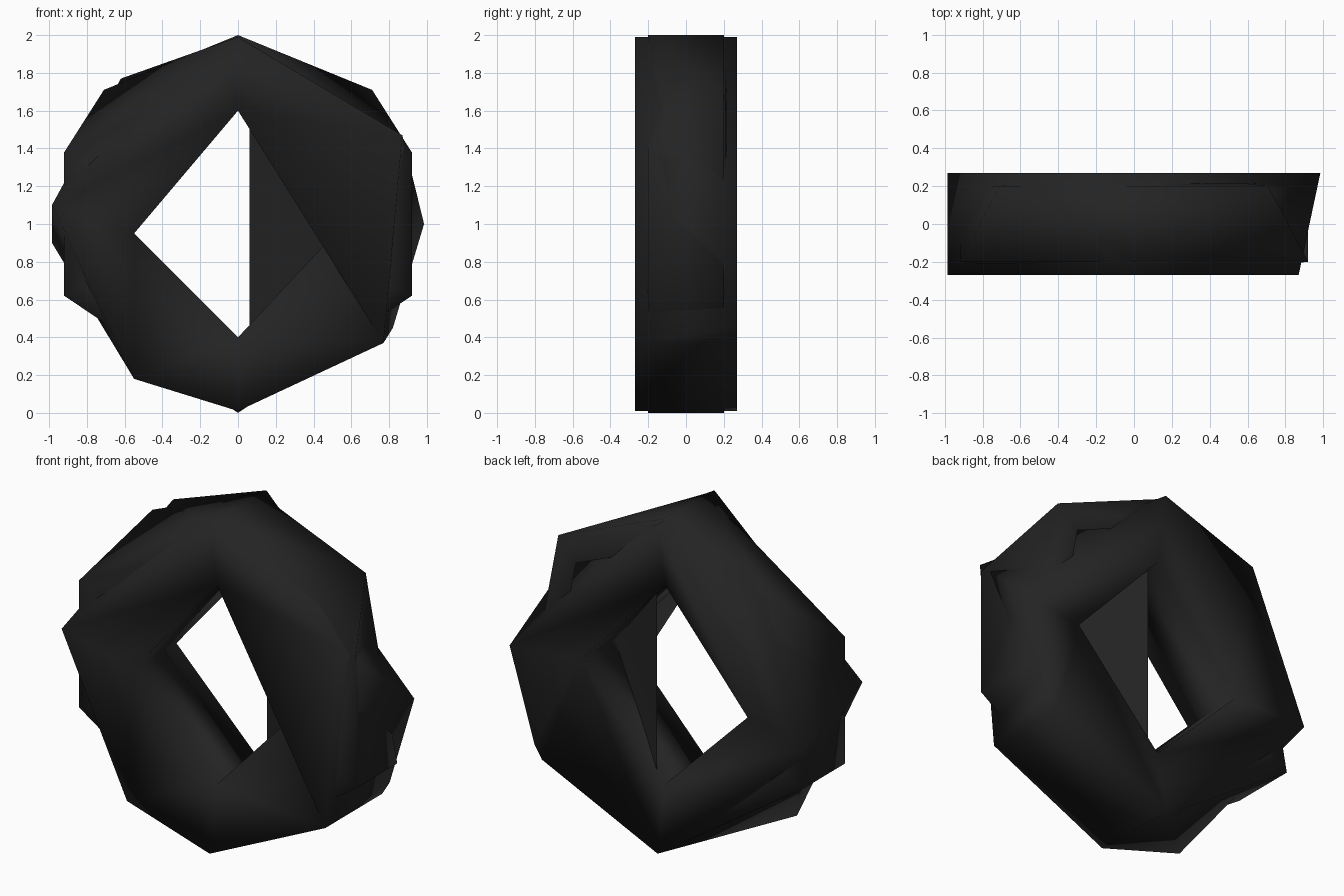
import bpy, bmesh, math

if "Cube" in bpy.data.objects:
    bpy.data.objects.remove(bpy.data.objects["Cube"])

rubber = bpy.data.materials.new("black rubber")
rubber.diffuse_color = (0.017, 0.017, 0.017, 1)
rubber.use_nodes = True
rubber.node_tree.nodes["Principled BSDF"].inputs["Base Color"].default_value = rubber.diffuse_color


def finish(name, bm):
    me = bpy.data.meshes.new(name)
    bm.to_mesh(me)
    bm.free()
    ob = bpy.data.objects.new(name, me)
    bpy.context.collection.objects.link(ob)
    me.materials.append(rubber)
    for p in me.polygons:
        p.use_smooth = True
    return ob


def angles(pts):
    # clockwise angle from the top for each point, closing at a full turn
    return [math.atan2(x, z - 1) % math.tau for x, z in pts] + [math.tau]


def bridge(bm, a, b, va, vb):
    # zip two rings of different counts together by angle
    aa, ab = angles(a), angles(b)
    na, nb = len(a), len(b)
    i = j = 0
    while i < na or j < nb:
        if j == nb or (i < na and aa[i + 1] <= ab[j + 1] + 1e-6):
            tri = (va[i], va[(i + 1) % na], vb[j % nb])
            i += 1
        else:
            tri = (va[i % na], vb[(j + 1) % nb], vb[j])
            j += 1
        bm.faces.new(tri)


def ring_part(name, rings, closed, extra=()):
    # extra: faces across the rings, given as (ring, point) pairs
    bm = bmesh.new()
    verts = [[bm.verts.new((x, y, z)) for x, z in pts] for y, pts in rings]
    for k in range(len(rings) if closed else len(rings) - 1):
        n = (k + 1) % len(rings)
        bridge(bm, rings[k][1], rings[n][1], verts[k], verts[n])
    bmesh.ops.recalc_face_normals(bm, faces=bm.faces[:])
    for face in extra:
        bm.faces.new([verts[r][p] for r, p in face])
    return finish(name, bm)


def shrink(pts, s):
    return [(x * s, 1 + (z - 1) * s) for x, z in pts]


# Tyre carcass, rings listed clockwise from the top: (y, [(x, z), ...]);
# the extra face is the sidewall panel that crosses the hole
rim_front = [(0, 1.6), (.56, 1.0), (0, .4), (-.55, .95)]
ring_part("tyre_carcass", [
    (-.20, rim_front),
    (-.27, [(0, 1.99), (.87, 1.47), (.77, .37), (0, .01), (-.55, .18),
            (-.985, 1.1)]),                                              # front shoulder
    (.27, [(0, 1.99), (.985, 1.0), (.82, .45), (.77, .37), (0, .01),
           (-.985, .9), (-.62, 1.77)]),                                  # back shoulder
    (.20, rim_front),
], True, [((0, 0), (1, 2), (1, 1))])

# Tread band with side walls, overlapping the carcass
front = [(0, 2), (.92, 1.38), (.92, .62), (0, 0), (-.92, .62), (-.92, 1.38)]
back = [(0, 2), (.71, 1.71), (.92, .62), (0, 0), (-.92, .62), (-.71, 1.71)]
ring_part("tread_band", [
    (-.215, shrink(front, .82)), (-.20, front),
    (.20, back), (.215, shrink(back, .82)),
], False)

# Inner panel seen through the hole
bm = bmesh.new()
vs = [bm.verts.new(p) for p in
      [(.06, .19, .32), (.68, -.22, 1.5), (.06, .19, 1.68), (.77, -.2, .45)]]
for t in [(0, 1, 2), (0, 3, 1)]:
    bm.faces.new([vs[i] for i in t])
finish("inner_panel", bm)
